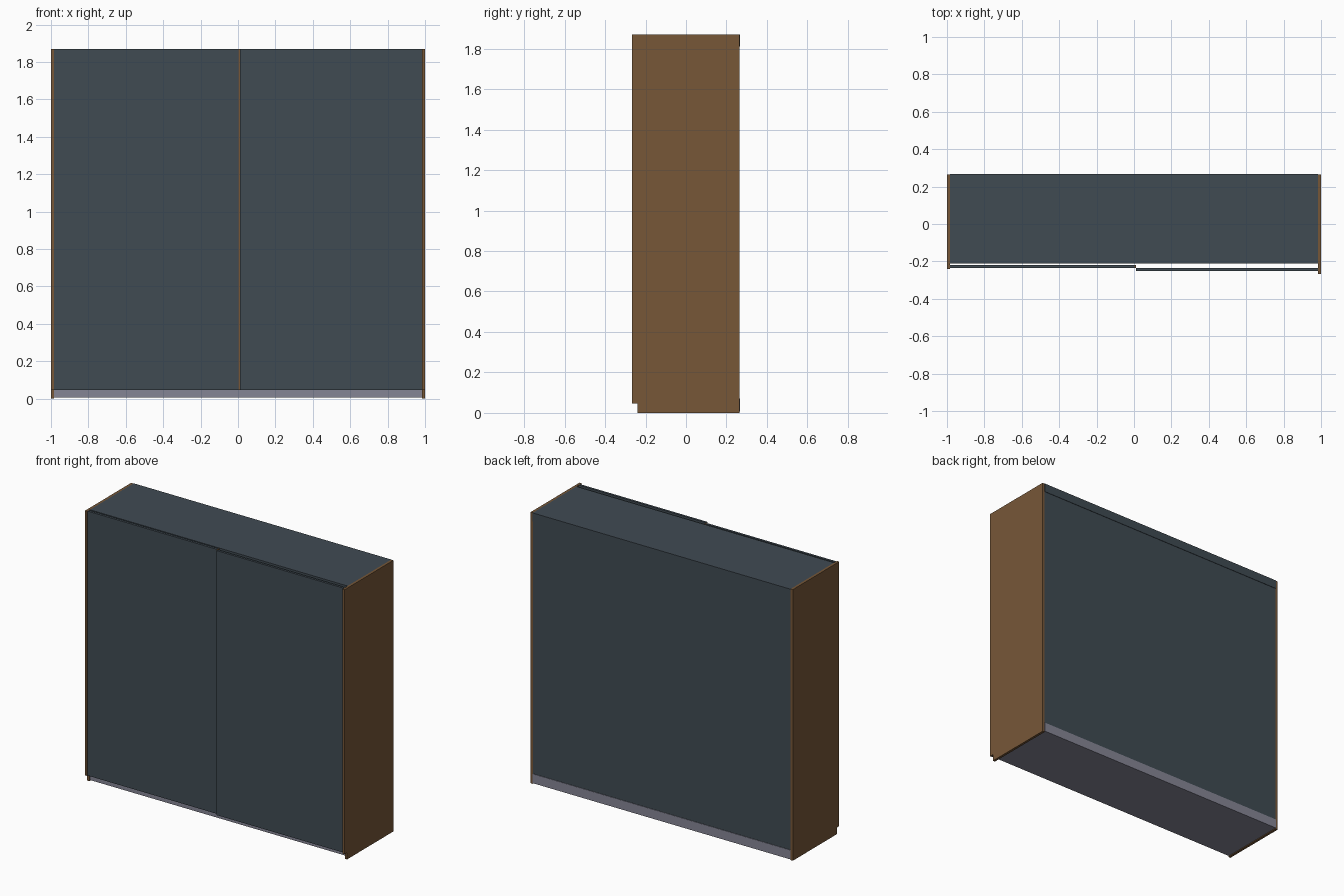
import bpy
import bmesh

if "Cube" in bpy.data.objects:
    bpy.data.objects.remove(bpy.data.objects["Cube"])


def material(name, rgb):
    m = bpy.data.materials.new(name)
    m.diffuse_color = (*rgb, 1.0)
    m.use_nodes = True
    m.node_tree.nodes["Principled BSDF"].inputs["Base Color"].default_value = m.diffuse_color
    return m


slate = material("dark slate", (0.051, 0.070, 0.086))
wood = material("brown wood", (0.184, 0.095, 0.039))
grey = material("plinth grey", (0.235, 0.235, 0.300))


def box(name, x, y, z, mat):
    """Box from (min, max) pairs along each axis."""
    bm = bmesh.new()
    bmesh.ops.create_cube(bm, size=1)
    for v in bm.verts:
        for i, (lo, hi) in enumerate((x, y, z)):
            v.co[i] = lo if v.co[i] < 0 else hi
    me = bpy.data.meshes.new(name)
    bm.to_mesh(me)
    bm.free()
    me.materials.append(mat)
    ob = bpy.data.objects.new(name, me)
    bpy.context.collection.objects.link(ob)
    return ob


H = 1.87        # overall height
IN = 0.983      # inner face of the side panels
BACK = 0.264    # rear edge of the side panels
FRONT = -0.21   # front of the carcass
DOOR_Z = (0.046, H)

# carcass
box("plinth", (-IN, IN), (FRONT, 0.267), (0.006, 0.07), grey)
box("top_panel", (-IN, IN), (FRONT, 0.267), (1.81, H), slate)
box("back_panel", (-IN, IN), (0.25, BACK), (0.07, 1.81), slate)
box("left_side", (-1, -IN), (-0.215, BACK), (0, H), wood)
box("right_side", (IN, 1), (-0.24, BACK), (0, H), wood)

# sliding doors, the right one running in front of the left
box("left_door", (-IN, 0.003), (-0.235, -0.219), DOOR_Z, slate)
box("right_door", (0.012, IN), (-0.251, -0.235), DOOR_Z, slate)

# wooden edge strips of the doors
box("left_door_edge", (-1, -IN), (-0.241, -0.215), DOOR_Z, wood)
box("right_door_edge", (IN, 1), (-0.267, -0.24), DOOR_Z, wood)
box("middle_door_edge", (0.003, 0.012), (-0.236, -0.219), DOOR_Z, wood)
